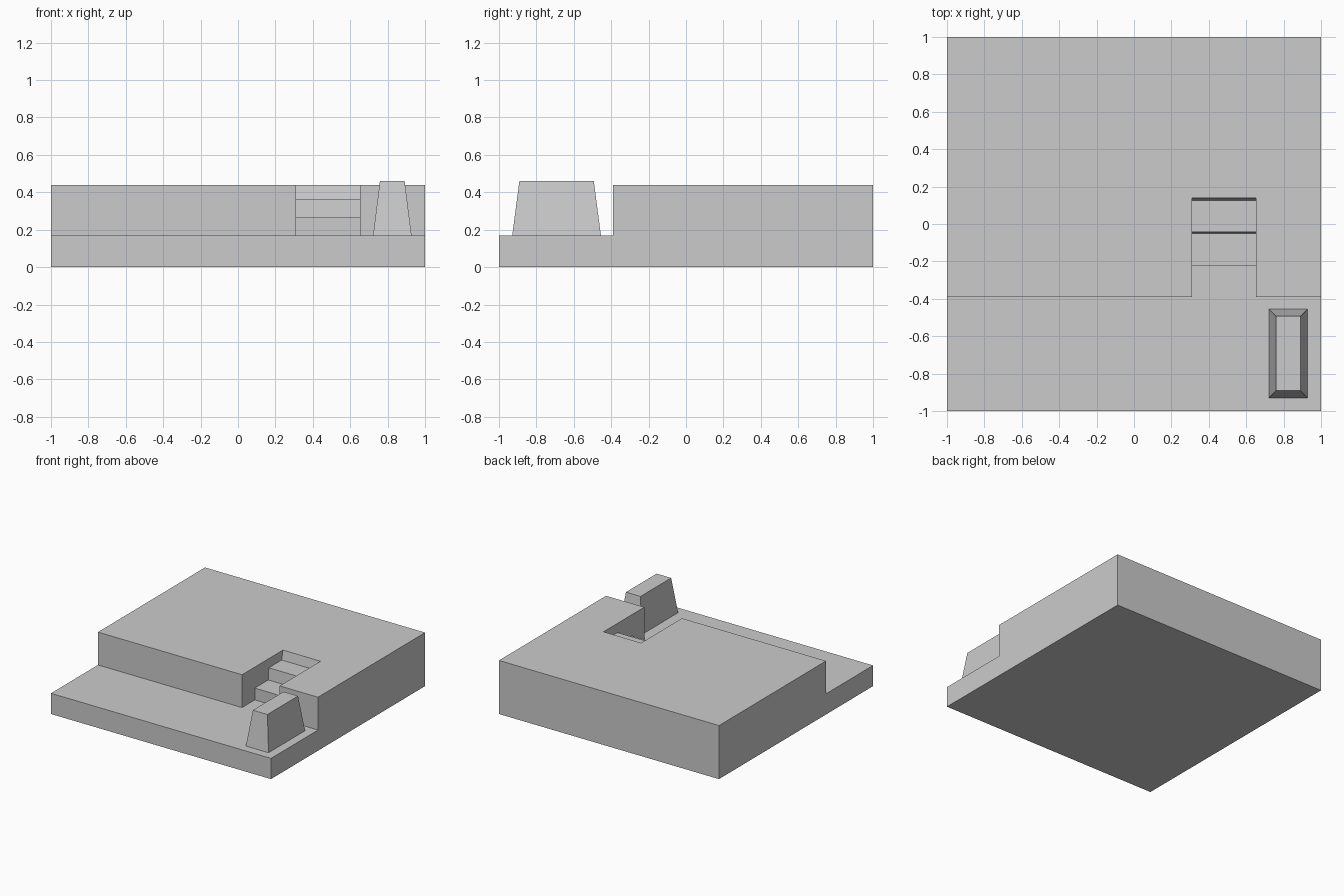
import bpy, bmesh

if "Cube" in bpy.data.objects:
    bpy.data.objects.remove(bpy.data.objects["Cube"])

def finish(bm, name):
    bmesh.ops.remove_doubles(bm, verts=bm.verts, dist=1e-5)
    bmesh.ops.recalc_face_normals(bm, faces=bm.faces)
    bmesh.ops.dissolve_limit(bm, angle_limit=0.01, verts=bm.verts, edges=bm.edges)
    me = bpy.data.meshes.new(name)
    bm.to_mesh(me)
    bm.free()
    ob = bpy.data.objects.new(name, me)
    bpy.context.collection.objects.link(ob)
    return ob

# Side profiles (y, z): plain terrace and recessed stairway
start = [(-1, 0), (-1, 0.17), (-0.39, 0.17)]
ledge = [(-0.39, 0.44), (0.14, 0.44)]
stairs = [(-0.225, 0.17), (-0.225, 0.267), (-0.05, 0.267), (-0.042, 0.364),
          (0.125, 0.364), (0.14, 0.44)]
end = [(1, 0.44), (1, 0)]
plain = start + ledge + end
stepped = start + stairs + end

# Terraced platform: skin three strips along x, then close the walls
bm = bmesh.new()

def face(points):
    bm.faces.new([bm.verts.new(p) for p in points])

for x0, x1, prof in ((-1, 0.31, plain), (0.31, 0.652, stepped), (0.652, 1, plain)):
    for (ya, za), (yb, zb) in zip(prof, prof[1:] + prof[:1]):
        face([(x0, ya, za), (x0, yb, zb), (x1, yb, zb), (x1, ya, za)])
for x in (-1, 1):
    face([(x, y, z) for y, z in plain])
for x in (0.31, 0.652):
    face([(x, y, z) for y, z in [start[-1]] + stairs + ledge[:1]])
finish(bm, "terraced_platform")

# Tapered block on the lower terrace
bm = bmesh.new()
bmesh.ops.create_cube(bm, size=1)
for v in bm.verts:
    top = v.co.z > 0
    sx, sy = (0.132, 0.398) if top else (0.206, 0.474)
    v.co = (0.825 + sx * v.co.x, -0.692 + sy * v.co.y, 0.46 if top else 0.17)
finish(bm, "tapered_block")
